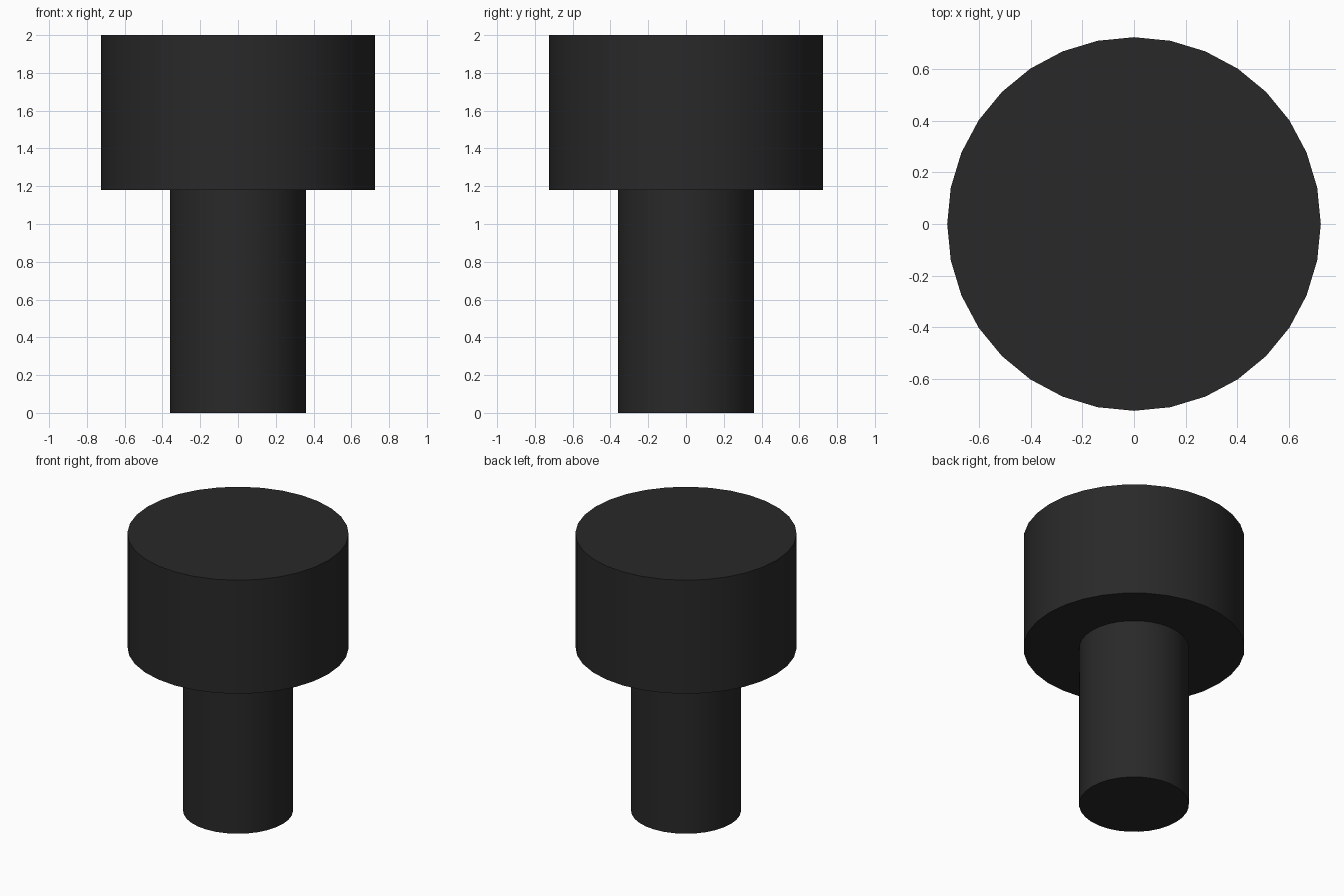
import bpy, bmesh
from math import cos, sin, tau, radians

if "Cube" in bpy.data.objects:
    bpy.data.objects.remove(bpy.data.objects["Cube"])

SIDES = 32
# (radius, height) outline from the shaft's foot to the head's rim
PROFILE = [(0.36, 0.0), (0.36, 1.18), (0.724, 1.18), (0.724, 2.0)]

# Stepped body: narrow shaft below, wide head above, one closed surface
bm = bmesh.new()
rings = [[bm.verts.new((r * cos(tau * i / SIDES), r * sin(tau * i / SIDES), z))
          for i in range(SIDES)] for r, z in PROFILE]
for low, high in zip(rings, rings[1:]):
    for i in range(SIDES):
        j = (i + 1) % SIDES
        bm.faces.new((low[i], low[j], high[j], high[i]))

# Flat end caps
bm.faces.new(rings[0][::-1])
bm.faces.new(rings[-1])
bmesh.ops.recalc_face_normals(bm, faces=bm.faces[:])

mesh = bpy.data.meshes.new("headed_pin")
bm.to_mesh(mesh)
bm.free()
pin = bpy.data.objects.new("headed_pin", mesh)
bpy.context.collection.objects.link(pin)

# Near-black finish
black = bpy.data.materials.new("black")
black.diffuse_color = (0.022, 0.022, 0.022, 1)
black.use_nodes = True
black.node_tree.nodes["Principled BSDF"].inputs["Base Color"].default_value = black.diffuse_color
mesh.materials.append(black)

# Smooth round walls, crisp rims
bpy.context.view_layer.objects.active = pin
pin.select_set(True)
bpy.ops.object.shade_smooth_by_angle(angle=radians(30))
